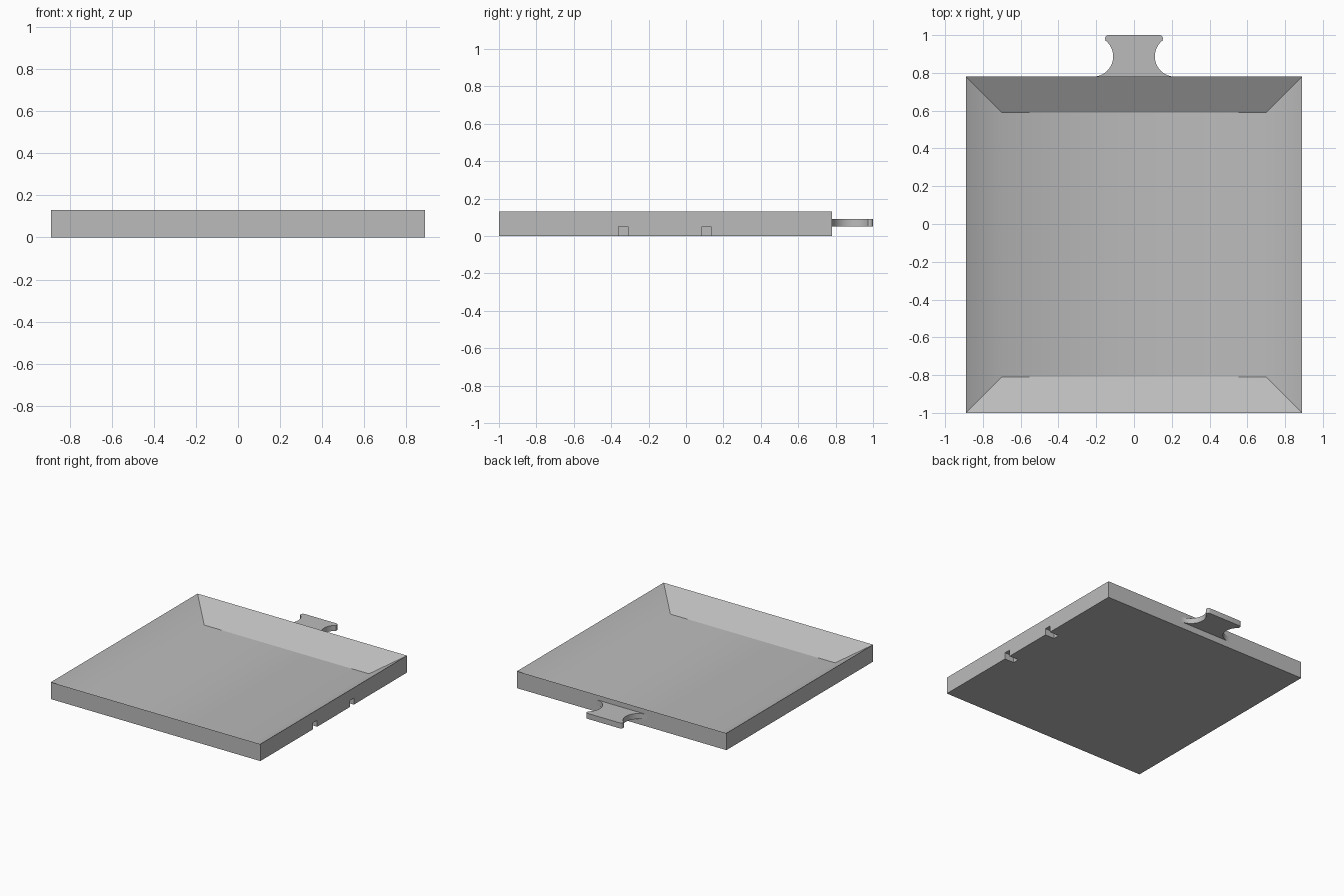
import bpy, bmesh, math
from mathutils import Matrix, Vector

if "Cube" in bpy.data.objects:
    bpy.data.objects.remove(bpy.data.objects["Cube"], do_unlink=True)

grey = bpy.data.materials.new("plain grey")
grey.use_nodes = True
colour = (0.5, 0.5, 0.5, 1)
grey.diffuse_color = colour
grey.node_tree.nodes["Principled BSDF"].inputs["Base Color"].default_value = colour


def add_object(name, bm):
    mesh = bpy.data.meshes.new(name)
    bm.to_mesh(mesh)
    bm.free()
    mesh.materials.append(grey)
    obj = bpy.data.objects.new(name, mesh)
    bpy.context.collection.objects.link(obj)
    return obj


def box(low, high):
    low, high = Vector(low), Vector(high)
    bm = bmesh.new()
    bmesh.ops.create_cube(bm, size=1, matrix=Matrix.Translation((low + high) / 2)
                          @ Matrix.Diagonal((*(high - low), 1)))
    bm.normal_update()
    return bm


# Tray block, its top inset and sunk into a sloped basin with a sharp rim
bm = box((-0.89, -1, 0), (0.89, 0.78, 0.13))
floor = max(bm.faces, key=lambda f: f.calc_center_median().z)
slopes = bmesh.ops.inset_individual(bm, faces=[floor], thickness=0.19, depth=-0.118,
                                    use_even_offset=True)["faces"]
bm.normal_update()
# The side slopes blend softly into the floor, all other edges stay sharp
soft = [floor] + [f for f in slopes if abs(f.normal.x) > 0.1]
for f in soft:
    f.smooth = True
for e in bm.edges:
    e.smooth = all(f in soft for f in e.link_faces)
tray = add_object("tray", bm)

# Two small slots under the right-hand edge
for y in (-0.335, 0.11):
    cutter = add_object("slot_cutter", box((0.81, y - 0.025, -0.05), (0.95, y + 0.025, 0.05)))
    cutter.hide_render = True
    cut = tray.modifiers.new("slot", "BOOLEAN")
    cut.operation, cut.solver, cut.object = "DIFFERENCE", "EXACT", cutter
    bpy.context.view_layer.objects.active = tray
    bpy.ops.object.modifier_apply(modifier=cut.name)
    bpy.data.objects.remove(cutter, do_unlink=True)


# Handle outline: concave arc on each side, then a rounded outer corner
def arc(cx, cy, r, start, end, steps):
    angles = [math.radians(start + (end - start) * i / steps) for i in range(steps + 1)]
    return [(cx + r * math.cos(a), cy + r * math.sin(a)) for a in angles]


side = arc(0.217, 0.887, 0.107, 270, 127, 20) + arc(0.135, 0.982, 0.018, -20, 90, 6)
outline = side + [(-x, y) for x, y in reversed(side)]
bm = bmesh.new()
face = bm.faces.new([bm.verts.new((x, y, 0.05)) for x, y in outline])
top = bmesh.ops.extrude_face_region(bm, geom=[face])["geom"]
bmesh.ops.translate(bm, vec=(0, 0, 0.042),
                    verts=[v for v in top if isinstance(v, bmesh.types.BMVert)])
bmesh.ops.recalc_face_normals(bm, faces=bm.faces)
handle = add_object("handle", bm)
bpy.ops.object.select_all(action="DESELECT")
handle.select_set(True)
bpy.context.view_layer.objects.active = handle
bpy.ops.object.shade_smooth_by_angle(angle=math.radians(35))
